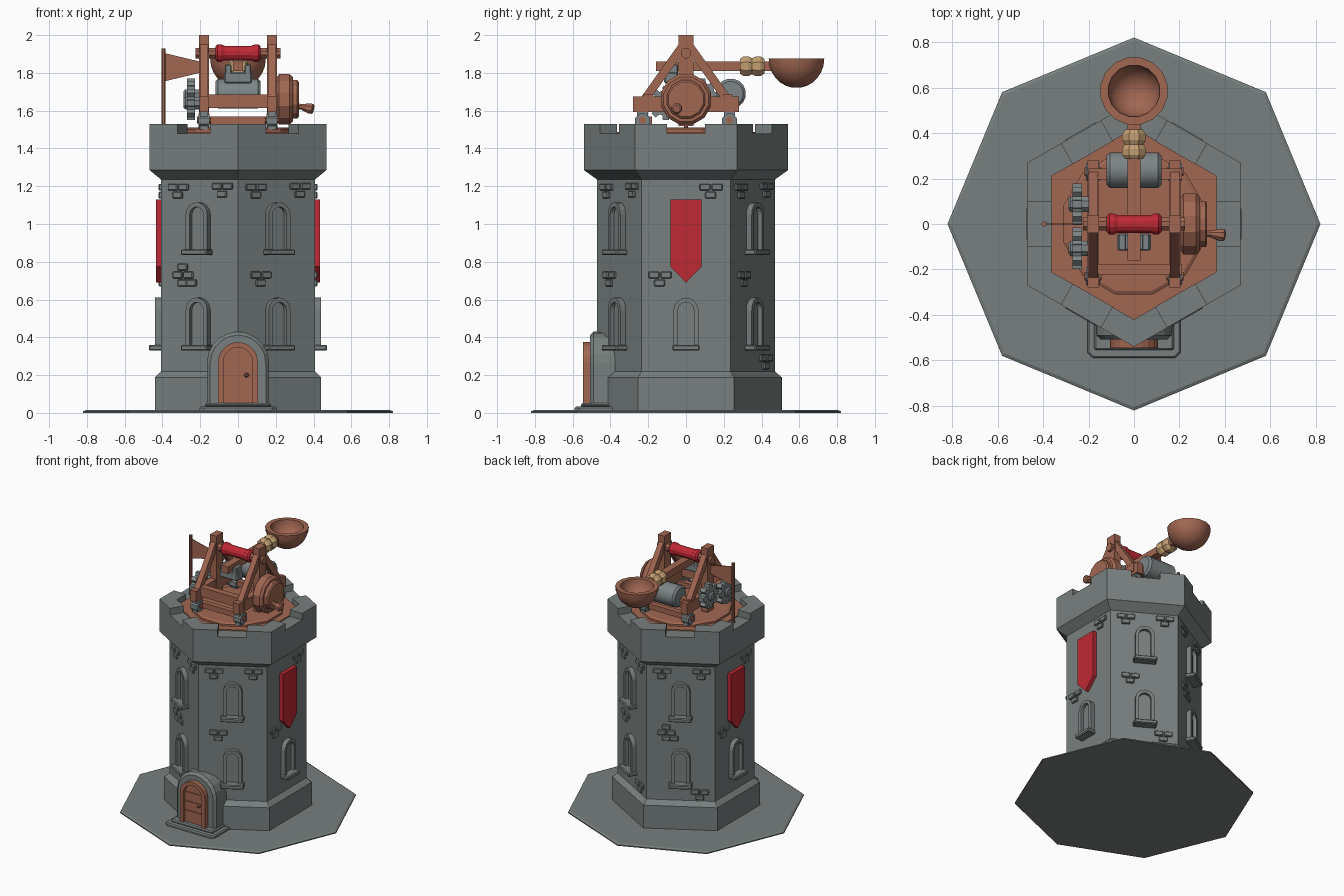
import bpy, bmesh, math
from mathutils import Matrix, Vector

if "Cube" in bpy.data.objects:
    bpy.data.objects.remove(bpy.data.objects["Cube"])

def mat(name, c):
    m = bpy.data.materials.new(name)
    m.diffuse_color = (*c, 1)
    m.use_nodes = True
    m.node_tree.nodes["Principled BSDF"].inputs["Base Color"].default_value = m.diffuse_color
    return m

STONE = mat("grey_stone", (0.185, 0.215, 0.21))
IRON = mat("grey_iron", (0.205, 0.235, 0.24))
WOOD = mat("brown_wood", (0.36, 0.135, 0.085))
RED = mat("red_cloth", (0.52, 0.022, 0.035))
ROPE = mat("tan_rope", (0.55, 0.35, 0.17))
I = Matrix.Identity(4)

def finish(name, bm, m, bevel=0, smooth=False):
    bmesh.ops.recalc_face_normals(bm, faces=bm.faces)
    me = bpy.data.meshes.new(name)
    bm.to_mesh(me)
    bm.free()
    me.materials.append(m)
    o = bpy.data.objects.new(name, me)
    bpy.context.collection.objects.link(o)
    if bevel:
        b = o.modifiers.new("bevel", 'BEVEL')
        b.width, b.segments, b.limit_method = bevel, 1, 'ANGLE'
        b.angle_limit = math.radians(50)
    if smooth:
        bpy.ops.object.select_all(action='DESELECT')
        o.select_set(True)
        bpy.context.view_layer.objects.active = o
        bpy.ops.object.shade_smooth_by_angle(angle=math.radians(35))
    return o

def prism(name, pts, w0, w1, m, M=I, bevel=0):
    """Extrude a flat outline from height w0 to w1 in the frame M."""
    bm = bmesh.new()
    lo = [bm.verts.new(M @ Vector((u, v, w0))) for u, v in pts]
    hi = [bm.verts.new(M @ Vector((u, v, w1))) for u, v in pts]
    bm.faces.new(lo[::-1])
    bm.faces.new(hi)
    for i in range(len(pts)):
        j = (i + 1) % len(pts)
        bm.faces.new((lo[i], lo[j], hi[j], hi[i]))
    return finish(name, bm, m, bevel)

def lathe(name, prof, n, m, M=I, phase=0, smooth=False):
    """Turn a (radius, height) profile; both ends are capped."""
    bm = bmesh.new()
    rings = [[bm.verts.new(M @ Vector((r * math.cos(phase + math.tau * i / n),
              r * math.sin(phase + math.tau * i / n), z))) for i in range(n)] for r, z in prof]
    for a, b in zip(rings, rings[1:]):
        for i in range(n):
            j = (i + 1) % n
            bm.faces.new((a[i], a[j], b[j], b[i]))
    bm.faces.new(rings[0])
    bm.faces.new(rings[-1])
    return finish(name, bm, m, 0, smooth)

def face(deg, d):
    """Frame on a wall facing deg: u to the right, v up, w outward from distance d."""
    a = math.radians(deg)
    n = Vector((math.cos(a), math.sin(a), 0))
    M = Matrix((Vector((-n.y, n.x, 0)), Vector((0, 0, 1)), n)).transposed().to_4x4()
    M.translation = n * d
    return M

def along(p, q):
    """Frame whose z axis runs from p to q."""
    p, q = Vector(p), Vector(q)
    z = (q - p).normalized()
    x = Vector((0, 1, 0)) if abs(z.x) > .7 else Vector((1, 0, 0))
    y = z.cross(x).normalized()
    x = y.cross(z)
    M = Matrix((x, y, z)).transposed().to_4x4()
    M.translation = p
    return M, (q - p).length

def rect(a, b, c, d):
    return [(a, c), (b, c), (b, d), (a, d)]

def beam(name, p, q, w, h, m=WOOD, bevel=0):
    M, L = along(p, q)
    return prism(name, rect(-w/2, w/2, -h/2, h/2), 0, L, m, M, bevel)

def turned(name, p, q, prof, n, m, smooth=False):
    """Lathe along p-q, with profile heights as fractions of the length."""
    M, L = along(p, q)
    return lathe(name, [(r, t * L) for r, t in prof], n, m, M, math.pi / n, smooth)

def arch(w, z0, zs, n=8):
    return [(w, z0)] + [(w * math.cos(math.pi * i / n), zs + w * math.sin(math.pi * i / n))
                        for i in range(n + 1)] + [(-w, z0)]

P = math.pi / 6
AP = .47 * math.cos(P)
# ground and tower
lathe("ground_slab", [(.82, 0), (.82, .008), (.805, .015)], 8, STONE)
lathe("tower_wall", [(.508, .01), (.508, .188), (.47, .22), (.47, 1.235), (.54, 1.285), (.54, 1.48)],
      6, STONE, phase=P)
lathe("roof_floor", [(.42, 1.47), (.42, 1.488)], 6, WOOD, phase=P)

# corner merlons with a gap in the middle of each side
for k in range(6):
    def at(r, deg, s):
        a = math.radians(deg)
        d = r * math.cos(P)
        return (d * math.cos(a) - s * .1 * math.sin(a), d * math.sin(a) + s * .1 * math.cos(a))
    t = 30 + 60 * k
    c = (math.cos(math.radians(t)), math.sin(math.radians(t)))
    prism("merlon", [at(.54, t - 30, 1), (.54 * c[0], .54 * c[1]), at(.54, t + 30, -1),
                     at(.42, t + 30, -1), (.42 * c[0], .42 * c[1]), at(.42, t - 30, 1)], 1.46, 1.53, STONE)

# windows, banners and raised bricks on each wall
def window(M, z, sill):
    prism("window_frame", arch(.066, z + .02, z + .214) + arch(.042, z + .02, z + .214)[::-1],
          -.01, .033, STONE, M)
    prism("window_pane", arch(.045, z + .02, z + .214), -.01, .008, STONE, M)
    prism("window_sill", rect(-sill, sill, z, z + .03), -.01, .065, STONE, M, .006)

def bricks(M, u, z, big):
    spots = [(-.03, .02), (.035, .02), (.0, -.022)] + ([(.0, .062), (.055, -.022)] if big else [])
    for du, dz in spots:
        prism("brick", rect(u + du - .029, u + du + .029, z + dz - .018, z + dz + .018),
              -.01, .014, STONE, M, .005)

for k in range(6):
    deg = 60 * k
    M = face(deg, AP)
    side = k % 3 == 0
    window(M, .33, .072 if side else .08)
    if side:
        prism("banner", [(-.083, 1.13), (-.083, .775), (0, .69), (.083, .775), (.083, 1.13)],
              -.005, .028, RED, M)
        bricks(M, .13, 1.175, False)
        bricks(M, -.14, .71, False)
    else:
        window(M, .835, .08)
        bricks(M, -.13, 1.175, False)
        bricks(M, .14, 1.18, False)
        bricks(M, -.1, .71, k in (2, 4))
        if k in (1, 2):
            bricks(M, .13, .27, False)

# door on the front corner
F = face(-90, 0)
prism("door_surround", arch(.165, .01, .265, 10), .34, .508, STONE, F, .018)
prism("door_frame", arch(.105, .04, .27, 10) + arch(.077, .04, .27, 10)[::-1], .49, .545, WOOD, F)
prism("door_panel", arch(.08, .04, .27, 10), .49, .522, WOOD, F)
for z in (.13, .2, .27):
    prism("door_batten", rect(-.074, .074, z - .012, z + .012), .52, .529, WOOD, F)
turned("door_knob", (.045, -.52, .2), (.045, -.545, .2), [(.006, 0), (.013, .5), (.006, 1)], 8, WOOD)
prism("door_step", [(-.205, -.38), (-.205, -.565), (-.18, -.59), (.18, -.59), (.205, -.565), (.205, -.38)],
      .005, .034, STONE, bevel=.008)
prism("door_step_upper", rect(-.175, .175, -.555, -.38), .03, .052, STONE, bevel=.008)

# pennant
turned("flag_pole", (-.395, 0, 1.47), (-.395, 0, 1.93), [(.012, 0), (.012, 1)], 8, WOOD)
prism("pennant", [(-.39, 1.905), (-.39, 1.755), (-.19, 1.803), (-.19, 1.857)], -.002, .002, WOOD, F)

# catapult frame on its turntable
lathe("turntable", [(.32, 1.48), (.32, 1.502), (.305, 1.51)], 12, WOOD, phase=math.pi / 12)
for s in (-1, 1):
    x = .18 * s
    beam("side_beam", (x, -.28, 1.633), (x, .28, 1.633), .05, .082)
    beam("upright", (x, 0, 1.52), (x, 0, 2.0), .053, .08)
    for t in (-1, 1):
        beam("brace", (x, .225 * t, 1.65), (x, .012 * t, 1.95), .042, .045)
        beam("foot_block", (x, .23 * t, 1.50), (x, .23 * t, 1.60), .04, .06, IRON)
        turned("foot_roller", (x - .03, .23 * t, 1.545), (x + .03, .23 * t, 1.545),
               [(.042, 0), (.042, 1)], 8, IRON)
        turned("roller_pin", (x - .037, .23 * t, 1.55), (x + .037, .23 * t, 1.55),
               [(.02, 0), (.02, 1)], 8, WOOD)
for y in (-.2, .22):
    beam("cross_beam", (-.2, y, 1.65), (.21, y, 1.65), .05, .07)
    beam("lower_cross_beam", (-.2, y, 1.55), (.2, y, 1.55), .04, .04)

# axle with red padded roll
turned("axle", (-.225, 0, 1.905), (.225, 0, 1.905), [(.03, 0), (.03, 1)], 8, WOOD)
turned("padded_roll", (-.12, 0, 1.905), (.12, 0, 1.905),
       [(.036, 0), (.048, .05), (.048, .13), (.04, .2), (.04, .8), (.048, .87), (.048, .95), (.036, 1)], 12, RED)

# throwing arm, rope binding and bowl
beam("throwing_arm", (0, -.16, 1.835), (0, .46, 1.835), .055, .052)
turned("rope_binding", (0, .285, 1.835), (0, .415, 1.835),
       [(.042, 0), (.056, .15), (.056, .35), (.046, .5), (.056, .65), (.056, .85), (.042, 1)], 8, ROPE)
outer = [(.15 * math.sin(a), 1.875 - .155 * math.cos(a)) for a in (math.radians(8 + 82 * i / 6) for i in range(7))]
inner = [(.115 * math.cos(a), 1.875 - .115 * math.sin(a)) for a in (math.radians(82 * i / 6) for i in range(7))]
lathe("bowl", outer + inner, 16, WOOD, Matrix.Translation((0, .585, 0)), math.pi / 16, True)

# iron counterweight and arm clamp
turned("counterweight", (-.12, .237, 1.69), (.12, .237, 1.69),
       [(.066, 0), (.08, .06), (.08, .94), (.066, 1)], 16, IRON, True)
beam("arm_clamp", (-.075, -.08, 1.775), (.075, -.08, 1.775), .075, .06, IRON, .008)
for s in (-1, 1):
    beam("clamp_jaw", (.052 * s, -.08, 1.75), (.052 * s, -.08, 1.845), .035, .075, IRON, .006)

# gears on the left side
G = face(180, 0)
for y, z in ((.087, 1.68), (-.107, 1.64)):
    pts = []
    for i in range(8):
        for da, r in ((-.27, .068), (-.17, .092), (.17, .092), (.27, .068)):
            a = math.tau * i / 8 + da
            pts.append((-y + r * math.cos(a), z + r * math.sin(a)))
    prism("gear", pts, .228, .27, IRON, G)
    turned("gear_hub", (-.19, y, z), (-.288, y, z), [(.036, 0), (.036, .9), (.026, 1)], 8, IRON)

# winding wheel and crank handle on the right side
turned("winding_wheel", (.205, 0, 1.66), (.29, 0, 1.66),
       [(.12, 0), (.138, .15), (.138, .8), (.122, 1)], 12, WOOD)
turned("wheel_cap", (.28, 0, 1.66), (.322, 0, 1.66), [(.105, 0), (.105, .8), (.095, 1)], 12, WOOD)
turned("crank_handle", (.31, -.04, 1.625), (.4, -.05, 1.608),
       [(.016, 0), (.016, .3), (.029, .75), (.029, .92), (.02, 1)], 8, WOOD)
